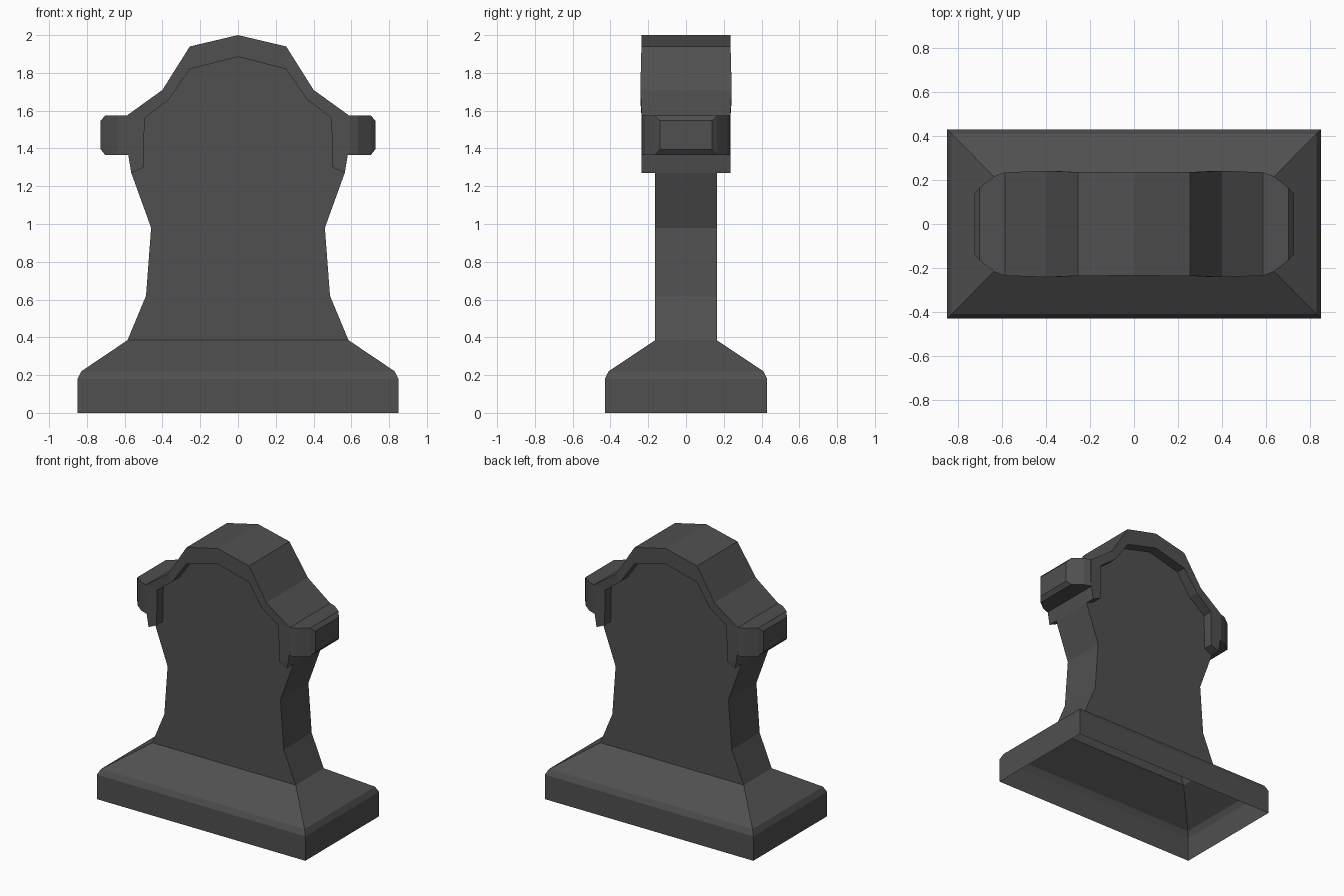
import bpy, bmesh

if "Cube" in bpy.data.objects:
    bpy.data.objects.remove(bpy.data.objects["Cube"])

stone = bpy.data.materials.new("dark_grey_stone")
stone.diffuse_color = (0.08, 0.08, 0.08, 1)
stone.use_nodes = True
stone.node_tree.nodes["Principled BSDF"].inputs["Base Color"].default_value = stone.diffuse_color


def loft(name, rings, closed=True, cap_start=False, cap_end=False):
    """Join matching rings of points with flat quads."""
    bm = bmesh.new()
    vr = [[bm.verts.new(p) for p in r] for r in rings]
    n = len(vr[0])
    for a, b in zip(vr, vr[1:]):
        for i in range(n if closed else n - 1):
            j = (i + 1) % n
            bm.faces.new((a[i], a[j], b[j], b[i]))
    if cap_start:
        bm.faces.new(vr[0])
    if cap_end:
        bm.faces.new(vr[-1])
    bmesh.ops.recalc_face_normals(bm, faces=bm.faces)
    me = bpy.data.meshes.new(name)
    bm.to_mesh(me)
    bm.free()
    me.materials.append(stone)
    ob = bpy.data.objects.new(name, me)
    bpy.context.collection.objects.link(ob)
    return ob


def mirror_profile(half):
    """Right half, bottom to top -> full outline, right to left."""
    return half + [(-p[0], *p[1:]) for p in reversed(half) if p[0] > 0]


# Plinth: hollow shell, open underneath
levels = [(0.85, 0.43, 0), (0.85, 0.43, 0.18), (0.83, 0.41, 0.22), (0.585, 0.163, 0.385)]
loft("plinth", [[(-x, -y, z), (x, -y, z), (x, y, z), (-x, y, z)] for x, y, z in levels])

# Trim outlines on the right half
inner = [(0.50, 1.30), (0.495, 1.56), (0.365, 1.66), (0.255, 1.82), (0, 1.885)]
outer = [(0.565, 1.27), (0.587, 1.40), (0.587, 1.575), (0.40, 1.71), (0.255, 1.94), (0, 2.0)]

# Headstone slab
T = 0.163
slab = mirror_profile([(0.585, 0.385), (0.487, 0.62), (0.46, 0.98), (0.565, 1.27)] + inner)
loft("headstone_slab", [[(x, y, z) for x, z in slab] for y in (-T, T)],
     closed=False, cap_start=True, cap_end=True)

# Raised trim wrapped over the top, bulging slightly at the shoulders
inner.insert(1, (0.498, 1.40))
depth = [0.235, 0.235, 0.235, 0.242, 0.236, 0.235]
half = [(ox, oz, ix, iz, d) for (ox, oz), (ix, iz), d in zip(outer, inner, depth)]
mirrored = half + [(-ox, oz, -ix, iz, d) for ox, oz, ix, iz, d in half[-2::-1]]
loft("top_trim", [[(ix, -T, iz), (ix, -d, iz), (ox, -d, oz), (ox, d, oz), (ix, d, iz), (ix, T, iz)]
                  for ox, oz, ix, iz, d in mirrored],
     closed=False, cap_start=True, cap_end=True)

# Side blocks with rounded ends
sections = [(0.57, 0.234, 1.365, 1.575), (0.59, 0.234, 1.365, 1.575), (0.635, 0.218, 1.365, 1.575),
            (0.703, 0.165, 1.365, 1.575), (0.727, 0.138, 1.395, 1.547)]
for side, s in (("right", 1), ("left", -1)):
    loft(side + "_block", [[(s * x, -y, a), (s * x, y, a), (s * x, y, b), (s * x, -y, b)]
                           for x, y, a, b in sections], cap_end=True)
